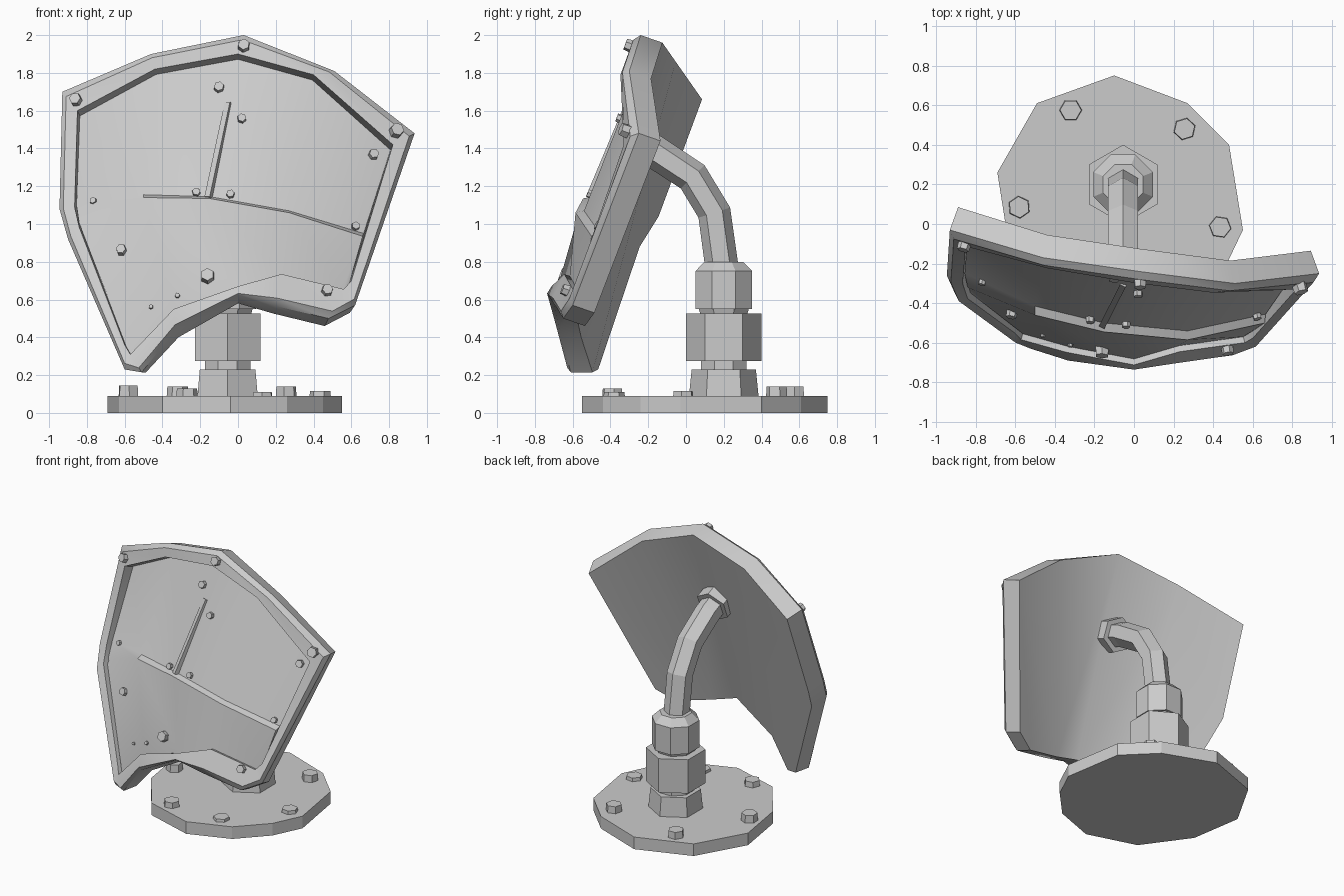
import bpy, bmesh, math
from mathutils import Vector
from mathutils.bvhtree import BVHTree

if "Cube" in bpy.data.objects:
    bpy.data.objects.remove(bpy.data.objects["Cube"])

grey = bpy.data.materials.new("plain_grey")
grey.use_nodes = True
tone = (0.6, 0.6, 0.6, 1)
grey.diffuse_color = tone
grey.node_tree.nodes["Principled BSDF"].inputs["Base Color"].default_value = tone


def finish(name, bm, smooth=None):
    bmesh.ops.recalc_face_normals(bm, faces=bm.faces)
    mesh = bpy.data.meshes.new(name)
    bm.to_mesh(mesh)
    bm.free()
    mesh.materials.append(grey)
    obj = bpy.data.objects.new(name, mesh)
    bpy.context.collection.objects.link(obj)
    if smooth:
        bpy.ops.object.select_all(action='DESELECT')
        obj.select_set(True)
        bpy.context.view_layer.objects.active = obj
        bpy.ops.object.shade_smooth_by_angle(angle=math.radians(smooth))
    return obj


def bridge(bm, a, b, closed=True):
    n = len(a)
    for i in range(n if closed else n - 1):
        j = (i + 1) % n
        bm.faces.new((a[i], a[j], b[j], b[i]))


def prism(name, start, end, r1, r2=None, sides=6, spin=0.0):
    """Straight prism or taper between two points."""
    start, end = Vector(start), Vector(end)
    axis = end - start
    turn = axis.to_track_quat('Z', 'Y')
    bm = bmesh.new()
    rings = []
    for c, r in ((start, r1), (end, r1 if r2 is None else r2)):
        ang = [spin + math.tau * i / sides for i in range(sides)]
        rings.append([bm.verts.new(c + turn @ Vector((r * math.cos(a), r * math.sin(a), 0))) for a in ang])
    bridge(bm, *rings)
    bm.faces.new(rings[0])
    bm.faces.new(rings[1])
    return finish(name, bm)


# Curved plate: outer rim points, and matching inner rim points (x, z)
outer = [(-.93, -.03, 1.70), (-.46, -.17, 1.90), (.03, -.24, 2.0), (.51, -.30, 1.81),
         (.935, -.25, 1.48), (.62, -.60, .57), (.48, -.65, .50), (.2, -.69, .565),
         (0, -.71, .62), (-.33, -.67, .44), (-.51, -.61, .215), (-.6, -.58, .23),
         (-.90, -.36, .92), (-.945, -.26, 1.08)]
inner = [(-.85, 1.6), (-.44, 1.82), (0, 1.90), (.4, 1.79), (.82, 1.42), (.6, .70),
         (.56, .655), (.23, .735), (0, .67), (-.34, .55), (-.57, .31), (-.6, .36),
         (-.84, .98), (-.865, 1.09)]
ridge = [(-.84, -.32, 1.0), (-.5, -.46, 1.14), (-.15, -.545, 1.135), (.27, -.585, 1.06), (.66, -.50, .935)]
foot = [(-.855, -.25, 1.1), (-.5, -.415, 1.155), (-.15, -.50, 1.145), (.27, -.54, 1.07), (.665, -.455, .95)]

bm = bmesh.new()
rings = [[], [], [], [], []]
for i, ((x, y, z), (u, w)) in enumerate(zip(outer, inner)):
    o = Vector((x, y, z))
    p = Vector((u, y + .37 * (w - z) + .35 * x * (u - x) - .02, w))
    deep = .08 if i < 5 or i == 13 else .03
    back = Vector((x * .955, y + .115, z - .04 if z > .3 else z))
    crest = o.lerp(p, .25) + Vector((0, -.025, 0))
    floor = p + Vector((-.015 * u, deep, -.35 * deep))
    for ring, co in zip(rings, (back, o, crest, p, floor)):
        ring.append(bm.verts.new(co))
for a, b in zip(rings, rings[1:]):
    bridge(bm, a, b)

# Back skin
back = rings[0]
for ids in ((0, 13, 12, 11, 10, 9, 1), (1, 9, 8, 2), (2, 8, 7, 3), (3, 7, 6, 5, 4)):
    bm.faces.new([back[i] for i in ids])

# Upper panel, step and bulging lower panel
floor = rings[4]
rv = [bm.verts.new(p) for p in ridge]
fv = [bm.verts.new(p) for p in foot]
bridge(bm, floor[:5], fv, closed=False)
bridge(bm, fv, rv, closed=False)
bridge(bm, rv, [floor[i] for i in (10, 9, 8, 7, 6)], closed=False)
bm.faces.new((rv[0], floor[10], floor[11], floor[12]))
bm.faces.new((rv[0], floor[12], floor[13], fv[0]))
bm.faces.new((floor[0], fv[0], floor[13]))
bm.faces.new((rv[4], floor[6], floor[5]))
bm.faces.new((fv[4], rv[4], floor[5]))
bm.faces.new((floor[4], fv[4], floor[5]))
bm.normal_update()
tree = BVHTree.FromBMesh(bm)
finish("curved_plate", bm, 38)

# Plate bolts, seated on the surface (x, z, radius)
plate_bolts = [(-.855, 1.655, .035), (.03, 1.94, .035), (.835, 1.49, .04), (.47, .645, .033),
               (-.16, .72, .04), (-.615, .86, .03), (-.1, 1.72, .03), (.02, 1.555, .026),
               (.715, 1.365, .03), (.62, .985, .024), (-.22, 1.165, .024), (-.04, 1.155, .024),
               (-.765, 1.12, .02), (-.32, .62, .015), (-.46, .56, .013)]
for i, (x, z, r) in enumerate(plate_bolts):
    hit = tree.ray_cast(Vector((x, -2, z)), Vector((0, 1, 0)))[0]
    if hit:
        n = Vector((.35 * x, -1, .37)).normalized()
        prism(f"plate_bolt_{i + 1}", hit - n * .02, hit + n * r, r, r * .88, spin=i * .4)

# Rib on the upper panel
prism("panel_rib", (-.05, -.30, 1.64), (-.157, -.51, 1.14), .022, sides=4, spin=math.pi / 4)

# Base disc with uneven outline
outline = [(-.1, .75), (.27, .61), (.48, .4), (.55, -.03), (.45, -.24), (.26, -.44), (-.04, -.55),
           (-.40, -.44), (-.63, -.12), (-.69, .26), (-.49, .61)]
bm = bmesh.new()
low, high = [[bm.verts.new((x, y, z)) for x, y in outline] for z in (0, .09)]
bridge(bm, low, high)
bm.faces.new(low)
bm.faces.new(high)
finish("base_disc", bm)
base_bolts = [(-.32, .575, .14), (.255, .48, .14), (-.58, .085, .145),
              (.435, -.015, .115), (-.27, -.39, .13), (.13, -.38, .11)]
for i, (x, y, top) in enumerate(base_bolts):
    prism(f"base_bolt_{i + 1}", (x, y, .08), (x, y, top), .058, .054, spin=i * .3)

# Column of collars and nuts: bottom, top, radii, sides
column = [("base_collar", .08, .23, .185, .17, 6), ("lower_neck", .22, .29, .13, .13, 8),
          ("large_nut", .275, .525, .2, .2, 6), ("middle_neck", .51, .57, .13, .15, 8),
          ("upper_nut", .55, .75, .163, .163, 8), ("nut_taper", .75, .8, .163, .11, 8)]
for name, z0, z1, r1, r2, sides in column:
    spin = math.pi / 2 if sides == 6 else math.pi / 8
    prism(name, (-.055, .2, z0), (-.055, .2, z1), r1, r2, sides, spin)

# Bent arm, swept with a six-sided section
path = [Vector((-.055, y, z)) for y, z in ((.19, .77), (.15, 1.06), (.035, 1.25), (-.17, 1.385), (-.34, 1.46))]
bm = bmesh.new()
sections = []
for i, c in enumerate(path):
    t = (path[min(i + 1, 4)] - path[max(i - 1, 0)]).normalized()
    side = Vector((1, 0, 0))
    up = t.cross(side)
    sections.append([bm.verts.new(c + .088 * (math.cos(a) * up + math.sin(a) * side))
                     for a in (math.tau * k / 6 for k in range(6))])
for a, b in zip(sections, sections[1:]):
    bridge(bm, a, b)
bm.faces.new(sections[0])
bm.faces.new(sections[-1])
finish("bent_arm", bm)
prism("arm_flange", (-.055, -.23, 1.41), (-.055, -.35, 1.46), .125, sides=6, spin=math.pi / 6)
